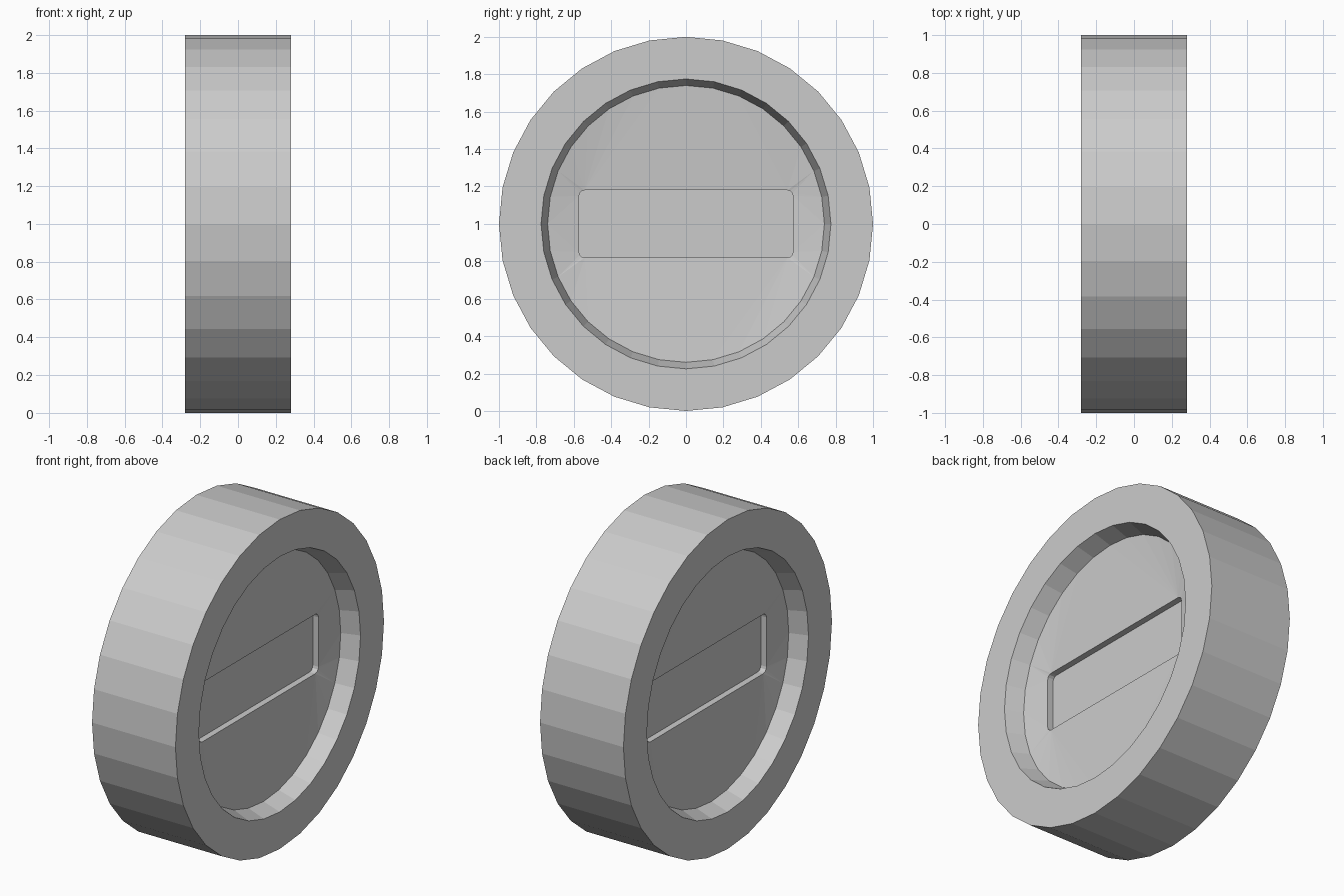
import bpy
import bmesh
from math import cos, sin, pi

cube = bpy.data.objects.get("Cube")
if cube:
    bpy.data.objects.remove(cube)

SIDES = 32
HALF = 0.28            # half thickness
RIM, WELL = 0.775, 0.74
WELL_X, SLOT_X, SLOT_FLOOR_X = 0.172, 0.14, 0.102
SLOT_Y, SLOT_Z, CORNER = 0.572, 0.18, 0.03

grey = bpy.data.materials.new("light_grey")
grey.use_nodes = True
grey.diffuse_color = (0.6, 0.6, 0.6, 1)
grey.node_tree.nodes["Principled BSDF"].inputs["Base Color"].default_value = (0.6, 0.6, 0.6, 1)

bm = bmesh.new()


def ring(x, radius):
    angles = [2 * pi * i / SIDES for i in range(SIDES)]
    return [bm.verts.new((x, radius * cos(a), 1 + radius * sin(a))) for a in angles]


def slot_outline(x):
    # rectangle with rounded corners
    verts = []
    for q, (sy, sz) in enumerate([(1, 1), (-1, 1), (-1, -1), (1, -1)]):
        for k in range(4):
            a = q * pi / 2 + k * pi / 6
            y = sy * (SLOT_Y - CORNER) + CORNER * cos(a)
            z = sz * (SLOT_Z - CORNER) + CORNER * sin(a)
            verts.append(bm.verts.new((x, y, 1 + z)))
    return verts


def bridge(a, b):
    n = len(a)
    for i in range(n):
        j = (i + 1) % n
        bm.faces.new((a[i], a[j], b[j], b[i]))


def loop_edges(loop):
    edges = []
    for i, v in enumerate(loop):
        w = loop[(i + 1) % len(loop)]
        edges.append(bm.edges.get((v, w)) or bm.edges.new((v, w)))
    return edges


def coin_side(s):
    # raised rim, sloped well wall and recessed slot of one side
    outer, rim, well = ring(s * HALF, 1), ring(s * HALF, RIM), ring(s * WELL_X, WELL)
    bridge(outer, rim)
    bridge(rim, well)
    # the slightly dished floor is filled flat, then its inner edge is pushed in
    slot = slot_outline(s * WELL_X)
    bmesh.ops.triangle_fill(bm, edges=loop_edges(well) + loop_edges(slot),
                            use_beauty=True, use_dissolve=False, normal=(s, 0, 0))
    for v in slot:
        v.co.x = s * SLOT_X
    bottom = slot_outline(s * SLOT_FLOOR_X)
    bridge(slot, bottom)
    bm.faces.new(bottom)
    return outer


# two matching sides joined by the outer band
bridge(coin_side(1), coin_side(-1))
bmesh.ops.recalc_face_normals(bm, faces=bm.faces[:])

mesh = bpy.data.meshes.new("coin")
bm.to_mesh(mesh)
bm.free()
mesh.materials.append(grey)
coin = bpy.data.objects.new("coin", mesh)
bpy.context.collection.objects.link(coin)
